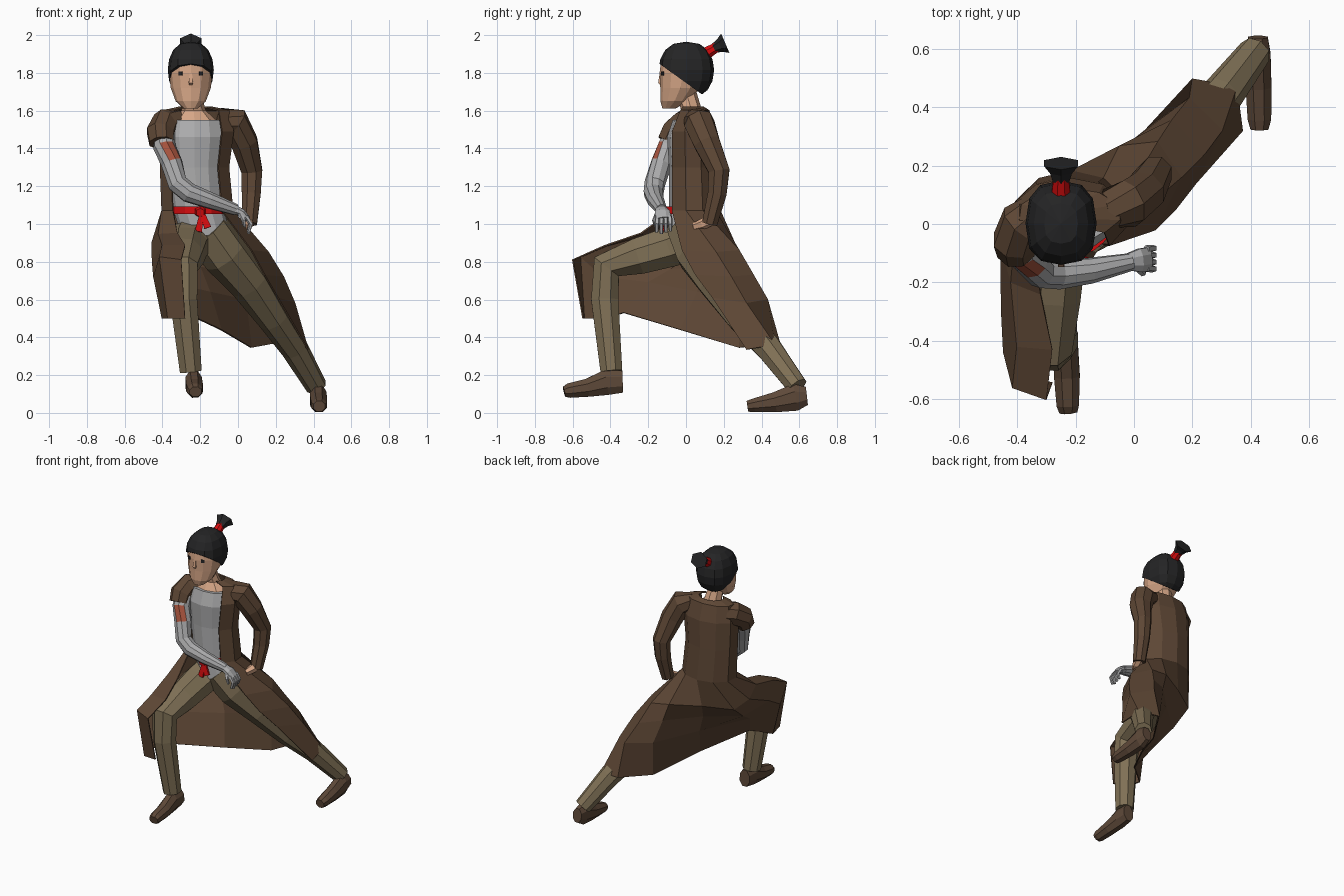
import bpy, bmesh, math
from mathutils import Vector


def material(name, r, g, b):
    lin = lambda c: (c / 255 / 12.92) if c < 11 else ((c / 255 + 0.055) / 1.055) ** 2.4
    m = bpy.data.materials.new(name)
    m.diffuse_color = (lin(r), lin(g), lin(b), 1)
    return m


COAT = material("coat brown", 94, 71, 53)
PANTS = material("trouser olive", 128, 113, 86)
SHOE = material("shoe brown", 94, 73, 57)
GREY = material("shirt grey", 172, 172, 173)
SKIN = material("skin", 214, 166, 134)
HAIR = material("hair black", 36, 36, 37)
RED = material("red cloth", 212, 12, 14)
PATCH = material("rust patch", 165, 82, 60)


def finish(name, bm, *mats):
    bmesh.ops.recalc_face_normals(bm, faces=bm.faces)
    me = bpy.data.meshes.new(name)
    bm.to_mesh(me)
    bm.free()
    for m in mats:
        me.materials.append(m)
    ob = bpy.data.objects.new(name, me)
    bpy.context.collection.objects.link(ob)
    return ob


def loft(name, rings, mat, closed=True):
    """Skin a stack of point rows; closed rows are capped."""
    bm = bmesh.new()
    rows = [[bm.verts.new(p) for p in r] for r in rings]
    n = len(rows[0])
    for a, b in zip(rows, rows[1:]):
        for i in range(n if closed else n - 1):
            j = (i + 1) % n
            bm.faces.new((a[i], a[j], b[j], b[i]))
    if closed:
        bm.faces.new(rows[0])
        bm.faces.new(rows[-1])
    return finish(name, bm, mat)


def tube(name, path, mat, side=(1, 0, 0), n=8):
    """Limb along path entries (x, y, z, half width, half depth)."""
    pts = [Vector(p[:3]) for p in path]
    rings = []
    k = 1 / math.cos(math.pi / n) ** 0.5
    for i, p in enumerate(path):
        t = Vector()
        if i:
            t += (pts[i] - pts[i - 1]).normalized()
        if i < len(pts) - 1:
            t += (pts[i + 1] - pts[i]).normalized()
        t.normalize()
        s = Vector(side)
        u = (s - t * s.dot(t)).normalized()
        v = t.cross(u)
        ru, rv = p[3] * k, p[-1] * k
        angs = [(q + 0.5) * math.tau / n for q in range(n)]
        rings.append([pts[i] + u * ru * math.cos(a) + v * rv * math.sin(a) for a in angs])
    return loft(name, rings, mat)


def ellipse(cx, cy, z, rx, ry, a0=0, a1=360, n=12, closed=True):
    """Level row; angle 0 faces the front and grows towards -x."""
    out = []
    for i in range(n):
        a = math.radians(a0 + (a1 - a0) * i / (n if closed else n - 1))
        out.append((cx - rx * math.sin(a), cy - ry * math.cos(a), z))
    return out


# torso: shirt, neck and belt
loft("shirt", [ellipse(*r) for r in (
    (-0.17, 0.01, 0.94, 0.13, 0.10), (-0.21, 0.02, 1.08, 0.135, 0.11),
    (-0.23, 0.02, 1.30, 0.145, 0.11), (-0.23, 0.02, 1.46, 0.165, 0.12),
    (-0.23, 0.02, 1.55, 0.15, 0.09))], GREY)
loft("neck", [ellipse(*r, n=8) for r in (
    (-0.23, 0.02, 1.545, 0.12, 0.075), (-0.235, 0.03, 1.60, 0.065, 0.055),
    (-0.25, 0.0, 1.70, 0.052, 0.055))], SKIN)
loft("belt", [ellipse(-0.21, 0.01, z, 0.142, 0.118) for z in (1.053, 1.092)], RED)
tube("belt_knot", [(-0.20, -0.10, 1.065, 0.03), (-0.20, -0.13, 1.06, 0.022)], RED, n=6)
for i, (x, z) in enumerate(((-0.21, 0.96), (-0.16, 0.98))):
    tube(f"belt_tail_{i}", [(-0.19, -0.115, 1.06, 0.014, 0.008),
                            (x, -0.125, z, 0.022, 0.008)], RED, n=4)

# long coat: open arcs on the torso, then a draped skirt over both legs
rows = [ellipse(*r, 42, 318, 9, False) for r in (
    (-0.225, 0.03, 1.618, 0.09, 0.062), (-0.22, 0.035, 1.60, 0.175, 0.085),
    (-0.22, 0.025, 1.49, 0.20, 0.13), (-0.23, 0.03, 1.30, 0.185, 0.135),
    (-0.215, 0.035, 1.07, 0.192, 0.145))]
rows += [
    [(-0.32, -0.24, 0.95), (-0.42, -0.20, 0.945), (-0.455, -0.07, 0.90), (-0.42, 0.05, 0.86),
     (-0.24, 0.16, 0.88), (-0.05, 0.265, 0.88), (0.08, 0.28, 0.86), (0.16, 0.16, 0.85),
     (0.07, -0.02, 0.86)],
    [(-0.28, -0.43, 0.885), (-0.40, -0.42, 0.885), (-0.452, -0.30, 0.80), (-0.40, -0.08, 0.76),
     (-0.20, 0.09, 0.77), (-0.01, 0.28, 0.76), (0.13, 0.355, 0.73), (0.24, 0.24, 0.72),
     (0.14, 0.05, 0.73)],
    [(-0.30, -0.60, 0.81), (-0.415, -0.56, 0.825), (-0.445, -0.44, 0.72), (-0.37, -0.20, 0.69),
     (-0.15, 0.06, 0.64), (0.04, 0.32, 0.60), (0.19, 0.43, 0.60), (0.30, 0.32, 0.58),
     (0.21, 0.14, 0.61)],
    [(-0.28, -0.545, 0.50), (-0.37, -0.54, 0.50), (-0.40, -0.42, 0.50), (-0.28, -0.33, 0.53),
     (-0.09, -0.03, 0.44), (0.07, 0.28, 0.345), (0.20, 0.495, 0.37), (0.35, 0.47, 0.36),
     (0.37, 0.32, 0.335)]]
coat = loft("long_coat", rows, COAT, closed=False)
mod = coat.modifiers.new("cloth thickness", 'SOLIDIFY')
mod.thickness = 0.008
mod.offset = 0

# trousers
tube("front_trouser_leg", [(-0.24, 0.05, 0.93, 0.115), (-0.27, -0.08, 0.88, 0.11),
                           (-0.28, -0.25, 0.83, 0.10), (-0.295, -0.42, 0.775, 0.085),
                           (-0.288, -0.43, 0.60, 0.075), (-0.25, -0.395, 0.22, 0.06)], PANTS)
tube("back_trouser_leg", [(-0.17, 0.02, 0.97, 0.12), (-0.07, 0.07, 0.84, 0.12),
                          (0.06, 0.17, 0.69, 0.105), (0.19, 0.30, 0.50, 0.083),
                          (0.30, 0.44, 0.34, 0.07), (0.415, 0.59, 0.14, 0.055)], PANTS)

# shoes
tube("front_shoe", [(-0.235, -0.335, 0.165, 0.04, 0.06), (-0.235, -0.42, 0.162, 0.045, 0.07),
                    (-0.23, -0.52, 0.133, 0.046, 0.05), (-0.227, -0.62, 0.118, 0.04, 0.04),
                    (-0.225, -0.645, 0.112, 0.032, 0.028)], SHOE)
tube("back_shoe", [(0.425, 0.64, 0.09, 0.035, 0.05), (0.425, 0.58, 0.083, 0.045, 0.075),
                   (0.427, 0.47, 0.056, 0.046, 0.055), (0.43, 0.36, 0.04, 0.042, 0.038),
                   (0.43, 0.325, 0.035, 0.032, 0.03)], SHOE)

# covered arm with bare hand on the hip
tube("coat_sleeve", [(-0.10, 0.05, 1.55, 0.065), (-0.015, 0.07, 1.535, 0.08),
                     (0.035, 0.11, 1.43, 0.072), (0.073, 0.175, 1.28, 0.058),
                     (0.07, 0.165, 1.16, 0.052), (0.06, 0.125, 1.0, 0.042)], COAT)
tube("hip_hand", [(0.06, 0.13, 1.02, 0.028), (0.05, 0.09, 1.0, 0.028),
                  (0.03, 0.045, 0.985, 0.02)], SKIN, n=6)

# torn short sleeve and grey arm; the patch sits on the front of the upper arm
tube("torn_sleeve", [(-0.32, 0.04, 1.54, 0.07), (-0.385, 0.0, 1.53, 0.078),
                     (-0.41, -0.06, 1.485, 0.074), (-0.405, -0.09, 1.43, 0.066)], COAT)
arm = tube("grey_arm", [(-0.39, -0.03, 1.52, 0.055), (-0.39, -0.09, 1.41, 0.058),
                        (-0.35, -0.13, 1.32, 0.056), (-0.32, -0.165, 1.215, 0.054),
                        (-0.26, -0.172, 1.165, 0.052), (-0.15, -0.16, 1.125, 0.044),
                        (-0.01, -0.13, 1.075, 0.03)], GREY, side=(0.4, 0.2, 1), n=10)
arm.data.materials.append(PATCH)
for f in arm.data.polygons:
    if 1.33 < f.center.z < 1.42 and f.normal.y < -0.4 and f.normal.x > -0.45:
        f.material_index = 1
tube("grey_palm", [(-0.02, -0.13, 1.078, 0.03, 0.024), (0.02, -0.125, 1.06, 0.042, 0.022),
                   (0.05, -0.12, 1.025, 0.042, 0.018)], GREY, side=(0, 1, 0))
for i in range(4):
    y = -0.152 + 0.022 * i
    tube(f"grey_finger_{i}", [(0.042, y, 1.04, 0.012), (0.068, y * 1.08 + 0.01, 1.0, 0.011),
                              (0.055, y * 1.1 + 0.012, 0.948 + 0.008 * abs(i - 1), 0.008)],
         GREY, n=5)
tube("grey_thumb", [(0.01, -0.15, 1.06, 0.012), (0.03, -0.168, 1.02, 0.011),
                    (0.035, -0.16, 0.985, 0.007)], GREY, n=5)

# head, nose and eyes
HX = -0.25
loft("head", [ellipse(HX, *r) for r in (
    (-0.09, 1.612, 0.038, 0.035), (-0.06, 1.65, 0.08, 0.076), (-0.03, 1.72, 0.106, 0.106),
    (-0.015, 1.80, 0.116, 0.125), (-0.01, 1.88, 0.110, 0.12))], SKIN)
tube("nose", [(HX, -0.132, 1.80, 0.008), (HX, -0.137, 1.75, 0.013),
              (HX, -0.125, 1.735, 0.008)], SKIN, n=4)
for s in (-1, 1):
    bm = bmesh.new()
    bmesh.ops.create_cube(bm, size=1)
    for v in bm.verts:
        v.co = Vector((v.co.x * 0.022, v.co.y * 0.008, v.co.z * 0.022))
    eye = finish("eye", bm, HAIR)
    eye.location = (HX + s * 0.054, -0.124, 1.797)
    eye.rotation_euler.z = s * math.radians(27)

# hair cap: boxy ball trimmed by a sloping hairline
bm = bmesh.new()
bmesh.ops.create_uvsphere(bm, u_segments=12, v_segments=8, radius=1)
box = lambda c: math.copysign(abs(c) ** 0.78, c)
for v in bm.verts:
    v.co = Vector((HX + box(v.co.x) * 0.122, 0.002 + box(v.co.y) * 0.147,
                   1.815 + v.co.z * 0.15))
bmesh.ops.bisect_plane(bm, geom=bm.verts[:] + bm.edges[:] + bm.faces[:],
                       plane_co=(HX, -0.15, 1.855), plane_no=(0, -0.18, -0.25),
                       clear_outer=True)
bmesh.ops.holes_fill(bm, edges=[e for e in bm.edges if e.is_boundary])
finish("hair", bm, HAIR)

# tied tuft
tube("hair_tie", [(HX, 0.085, 1.89, 0.036), (HX, 0.168, 1.94, 0.026)], RED)
tube("hair_tuft", [(HX, 0.148, 1.93, 0.03, 0.024), (HX, 0.18, 1.945, 0.04, 0.034),
                   (HX, 0.208, 1.957, 0.062, 0.052)], HAIR, n=6)
